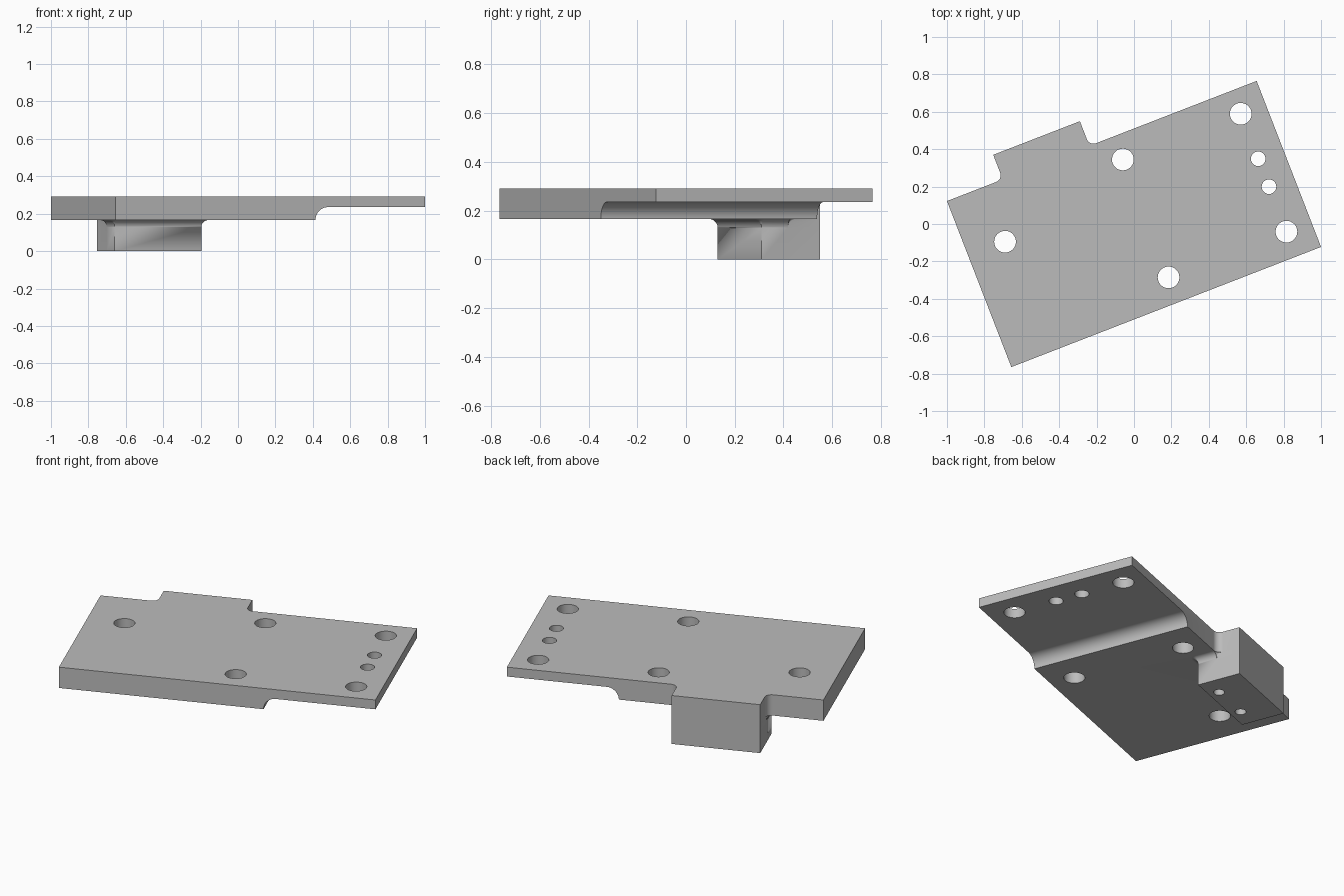
import bpy
import bmesh
from math import sin, cos, pi, radians
from mathutils import Matrix

cube = bpy.data.objects.get("Cube")
if cube:
    bpy.data.objects.remove(cube, do_unlink=True)

TURN = Matrix.Rotation(radians(21.2), 4, "Z")
HALF_L, HALF_W = 0.888, 0.476
LOW, THIN, TOP = 0.166, 0.235, 0.291

grey = bpy.data.materials.new("machined grey")
grey.use_nodes = True
grey.diffuse_color = (0.5, 0.5, 0.5, 1)
grey.node_tree.nodes["Principled BSDF"].inputs["Base Color"].default_value = (0.5, 0.5, 0.5, 1)


def make_object(name, bm):
    bmesh.ops.remove_doubles(bm, verts=bm.verts, dist=1e-5)
    bmesh.ops.dissolve_degenerate(bm, dist=1e-5, edges=bm.edges)
    bmesh.ops.recalc_face_normals(bm, faces=bm.faces)
    mesh = bpy.data.meshes.new(name)
    bm.to_mesh(mesh)
    bm.free()
    mesh.materials.append(grey)
    obj = bpy.data.objects.new(name, mesh)
    bpy.context.collection.objects.link(obj)
    return obj


def loft(rings):
    """Skin a stack of equal-length rings and cap both ends."""
    bm = bmesh.new()
    loops = [[bm.verts.new(p) for p in ring] for ring in rings]
    for a, b in zip(loops, loops[1:]):
        for i in range(len(a)):
            j = (i + 1) % len(a)
            bm.faces.new((a[i], a[j], b[j], b[i]))
    bm.faces.new(loops[0][::-1])
    bm.faces.new(loops[-1])
    return bm


def arc(cx, cy, r, start, end, steps=10):
    return [(cx + r * cos(radians(start + (end - start) * i / steps)),
             cy + r * sin(radians(start + (end - start) * i / steps)))
            for i in range(steps + 1)]


# Plate: side profile with a rounded step to the thin end
step_r = THIN - LOW
profile = [(-HALF_L, TOP), (-HALF_L, LOW)]
profile += arc(0.26 + step_r, LOW, step_r, 180, 90, 16)
profile += [(HALF_L, THIN), (HALF_L, TOP)]
plate = make_object("mounting_plate", loft(
    [[(u, v, z) for u, z in profile] for v in (-HALF_W, HALF_W)]))

# Block and tab: filleted where they meet the plate
U0, U1, V0, V1 = -0.568, -0.071, 0.36, 0.617
FILLET = 0.038


def block_ring(z, o):
    pts = [(U0, V1)]
    pts += arc(U0 - o, HALF_W + o, o, 0, -90)
    pts += arc(U0, V0, o, 180, 270)
    pts += arc(U1, V0, o, 270, 360)
    pts += arc(U1 + o, HALF_W + o, o, 270, 180)
    pts += [(U1, V1)]
    return [(u, v, z) for u, v in pts]


rings = [block_ring(0, 0)]
for i in range(11):
    a = i / 10 * pi / 2
    rings.append(block_ring(LOW - FILLET * (1 - sin(a)), FILLET * (1 - cos(a))))
rings.append(block_ring(TOP, FILLET))
block = make_object("block_and_tab", loft(rings))

# Holes: five bolt holes, two pin holes, two blind holes under the block
holes = [(u, v, 0.058, 0.1, 0.4) for u in (0.069, 0.745) for v in (-0.333, 0.343)]
holes.append((-0.677, 0.161, 0.058, 0.1, 0.4))
holes += [(0.745, v, 0.039, 0.1, 0.4) for v in (-0.075, 0.085)]
holes += [(u, 0.42, 0.03, -0.1, 0.15) for u in (-0.198, -0.441)]
bm = bmesh.new()
for u, v, r, z0, z1 in holes:
    bmesh.ops.create_cone(bm, cap_ends=True, segments=40, radius1=r, radius2=r,
                          depth=z1 - z0, matrix=Matrix.Translation((u, v, (z0 + z1) / 2)))
drills = make_object("hole_cutter", bm)
drills.hide_render = True

# Join the solids, cut the holes and bake the result
for tool, operation in ((block, "UNION"), (drills, "DIFFERENCE")):
    mod = plate.modifiers.new(operation.title(), "BOOLEAN")
    mod.operation = operation
    mod.solver = "EXACT"
    mod.object = tool
bpy.context.view_layer.update()
baked = bpy.data.meshes.new_from_object(
    plate.evaluated_get(bpy.context.evaluated_depsgraph_get()))
plate.modifiers.clear()
plate.data = baked
baked.transform(TURN)
baked.materials.clear()
baked.materials.append(grey)
for face in baked.polygons:
    face.material_index = 0
for tool in (block, drills):
    bpy.data.objects.remove(tool, do_unlink=True)

# Smooth fillets and bores, crisp edges
for obj in bpy.context.selected_objects:
    obj.select_set(False)
plate.select_set(True)
bpy.context.view_layer.objects.active = plate
bpy.ops.object.shade_smooth_by_angle(angle=radians(30))
